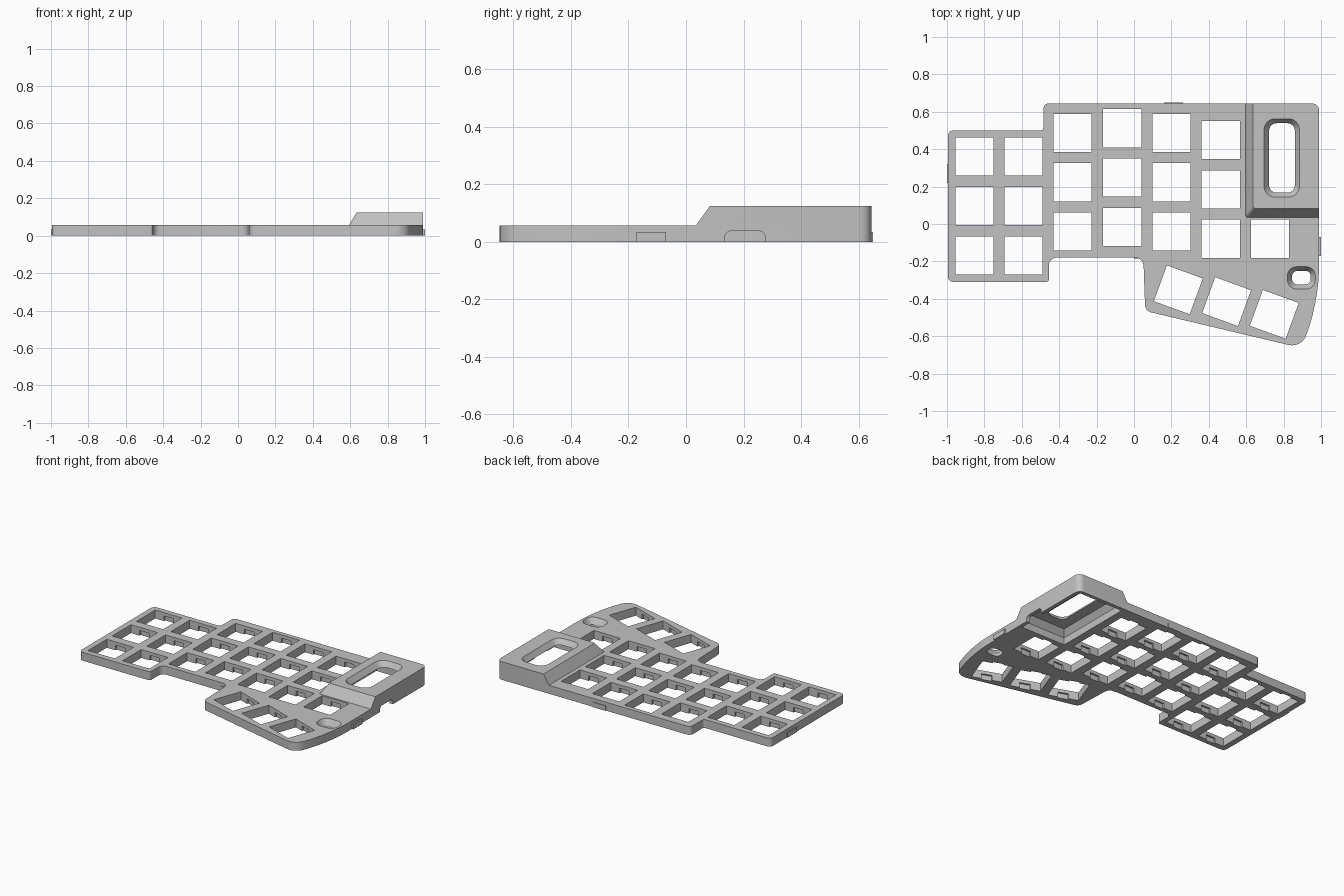
import bpy, bmesh, math
from mathutils import Vector, Matrix

cube = bpy.data.objects.get("Cube")
if cube:
    bpy.data.objects.remove(cube, do_unlink=True)

grey = bpy.data.materials.new("plastic_grey")
grey.use_nodes = True
grey.diffuse_color = (0.54, 0.54, 0.54, 1)
grey.node_tree.nodes["Principled BSDF"].inputs["Base Color"].default_value = (0.54, 0.54, 0.54, 1)

PLATE_TOP, BLOCK_TOP = 0.058, 0.125


def rounded(corners, steps=6):
    """Round each (x, y, radius) corner of a polygon with an arc-like curve."""
    out, n = [], len(corners)
    for i, (x, y, r) in enumerate(corners):
        p = Vector((x, y))
        if not r:
            out.append(p)
            continue
        a = p + (Vector(corners[i - 1][:2]) - p).normalized() * r
        b = p + (Vector(corners[(i + 1) % n][:2]) - p).normalized() * r
        for s in range(steps + 1):
            t = s / steps
            w = 2 * t * (1 - t) * 0.75
            u, v = (1 - t) ** 2, t ** 2
            out.append((a * u + p * w + b * v) / (u + w + v))
    return out


def rect(x0, x1, y0, y1, r=0):
    return rounded([(x0, y0, r), (x1, y0, r), (x1, y1, r), (x0, y1, r)])


def loft(bm, layers):
    """Closed solid through matching loops, given as (loop, z) from bottom to top."""
    rings = [[bm.verts.new((p.x, p.y, z)) for p in loop] for loop, z in layers]
    n = len(rings[0])
    faces = [bm.faces.new(rings[0]), bm.faces.new(rings[-1])]
    for low, high in zip(rings, rings[1:]):
        for i in range(n):
            j = (i + 1) % n
            faces.append(bm.faces.new((low[i], low[j], high[j], high[i])))
    bmesh.ops.recalc_face_normals(bm, faces=faces)


def solid(name, parts):
    bm = bmesh.new()
    for layers in parts:
        loft(bm, layers)
    mesh = bpy.data.meshes.new(name)
    bm.to_mesh(mesh)
    bm.free()
    mesh.materials.append(grey)
    obj = bpy.data.objects.new(name, mesh)
    bpy.context.collection.objects.link(obj)
    return obj


def combine(target, tool, operation):
    bpy.context.view_layer.objects.active = target
    mod = target.modifiers.new(tool.name, 'BOOLEAN')
    mod.object, mod.operation, mod.solver = tool, operation, 'EXACT'
    bpy.ops.object.modifier_apply(modifier=mod.name)
    bpy.data.objects.remove(tool, do_unlink=True)


# Base plate outline with staggered columns and a curved thumb area
outline = rounded([
    (-0.995, 0.5, 0.03), (-0.485, 0.5, 0.015), (-0.485, 0.645, 0.03),
    (0.99, 0.645, 0.04), (0.99, -0.2, 0), (0.983, -0.43, 0.16), (0.895, -0.663, 0.07),
    (0.06, -0.465, 0.03), (0.05, -0.18, 0.045), (-0.455, -0.18, 0.04),
    (-0.455, -0.31, 0.015), (-0.995, -0.31, 0.03)])
case = solid("keyboard_case", [[(outline, 0), (outline, PLATE_TOP)]])

# Raised display housing with sloped left and front sides
base = rounded([(0.595, 0.035, 0.015), (0.99, 0.035, 0),
                (0.99, 0.645, 0.04), (0.595, 0.645, 0)])
top = rounded([(0.635, 0.083, 0.015), (0.99, 0.083, 0),
               (0.99, 0.645, 0.04), (0.635, 0.645, 0)])
housing = solid("display_housing", [[(base, PLATE_TOP), (top, BLOCK_TOP)]])
combine(case, housing, 'UNION')

# Key positions: column centre, topmost key centre, key count
PITCH = 0.264
keys = []
for x, y, count in [(-0.853, 0.36, 3), (-0.59, 0.36, 3), (-0.328, 0.487, 3),
                    (-0.063, 0.512, 3), (0.2, 0.487, 3), (0.464, 0.449, 3),
                    (0.728, -0.079, 1)]:
    keys += [(x, y - PITCH * k, 0) for k in range(count)]
keys += [(0.237, -0.352, -20), (0.495, -0.415, -20), (0.75, -0.483, -20)]


def key_shape(key, w, h):
    x, y, angle = key
    spin = Matrix.Rotation(math.radians(angle), 2)
    return [spin @ p + Vector((x, y)) for p in rect(-w, w, -h, h)]


# Square key holes, then the clip recesses in their front and back walls
holes = [[(key_shape(k, 0.102, 0.102), -0.05), (key_shape(k, 0.102, 0.102), 0.2)] for k in keys]
combine(case, solid("key_holes", holes), 'DIFFERENCE')
slots = [[(key_shape(k, 0.036, 0.114), -0.05), (key_shape(k, 0.036, 0.114), 0.035)] for k in keys]
combine(case, solid("clip_recesses", slots), 'DIFFERENCE')

# Hollow underneath the display housing
low = rect(0.622, 0.965, 0.062, 0.62)
high = rect(0.65, 0.965, 0.095, 0.62)
combine(case, solid("housing_cavity", [[(low, -0.05), (low, 0.05), (high, 0.09)]]), 'DIFFERENCE')

# Bevelled display window and bevelled button hole
wide, narrow = rect(0.695, 0.885, 0.143, 0.563, 0.06), rect(0.73, 0.853, 0.175, 0.532, 0.035)
button_wide, button_narrow = rect(0.82, 0.97, -0.348, -0.228, 0.05), rect(0.845, 0.945, -0.323, -0.25, 0.03)
combine(case, solid("openings", [
    [(narrow, 0.07), (narrow, 0.08), (wide, BLOCK_TOP + 0.0005)],
    [(button_narrow, -0.05), (button_narrow, 0.02), (button_wide, PLATE_TOP + 0.0005)]]), 'DIFFERENCE')

# Cable port with rounded top in the side wall, extruded along x
profile = rounded([(0.135, -0.05, 0), (0.275, -0.05, 0), (0.275, 0.038, 0.022), (0.135, 0.038, 0.022)])
port = solid("cable_port", [[(profile, 0.93), (profile, 1.05)]])
port.data.transform(Matrix(((0, 0, 1, 0), (1, 0, 0, 0), (0, 1, 0, 0), (0, 0, 0, 1))))
combine(case, port, 'DIFFERENCE')

# Thin snap tabs around the rim
tabs = [rect(0.985, 1.0, -0.172, -0.07), rect(-1.0, -0.99, 0.22, 0.322),
        rect(0.16, 0.262, 0.64, 0.65), rect(0.0, 0.055, -0.184, -0.175)]
solid("snap_tabs", [[(t, 0.0), (t, 0.034)] for t in tabs])

bpy.ops.object.select_all(action='DESELECT')
case.select_set(True)
bpy.context.view_layer.objects.active = case
bpy.ops.object.shade_smooth_by_angle(angle=math.radians(25))
